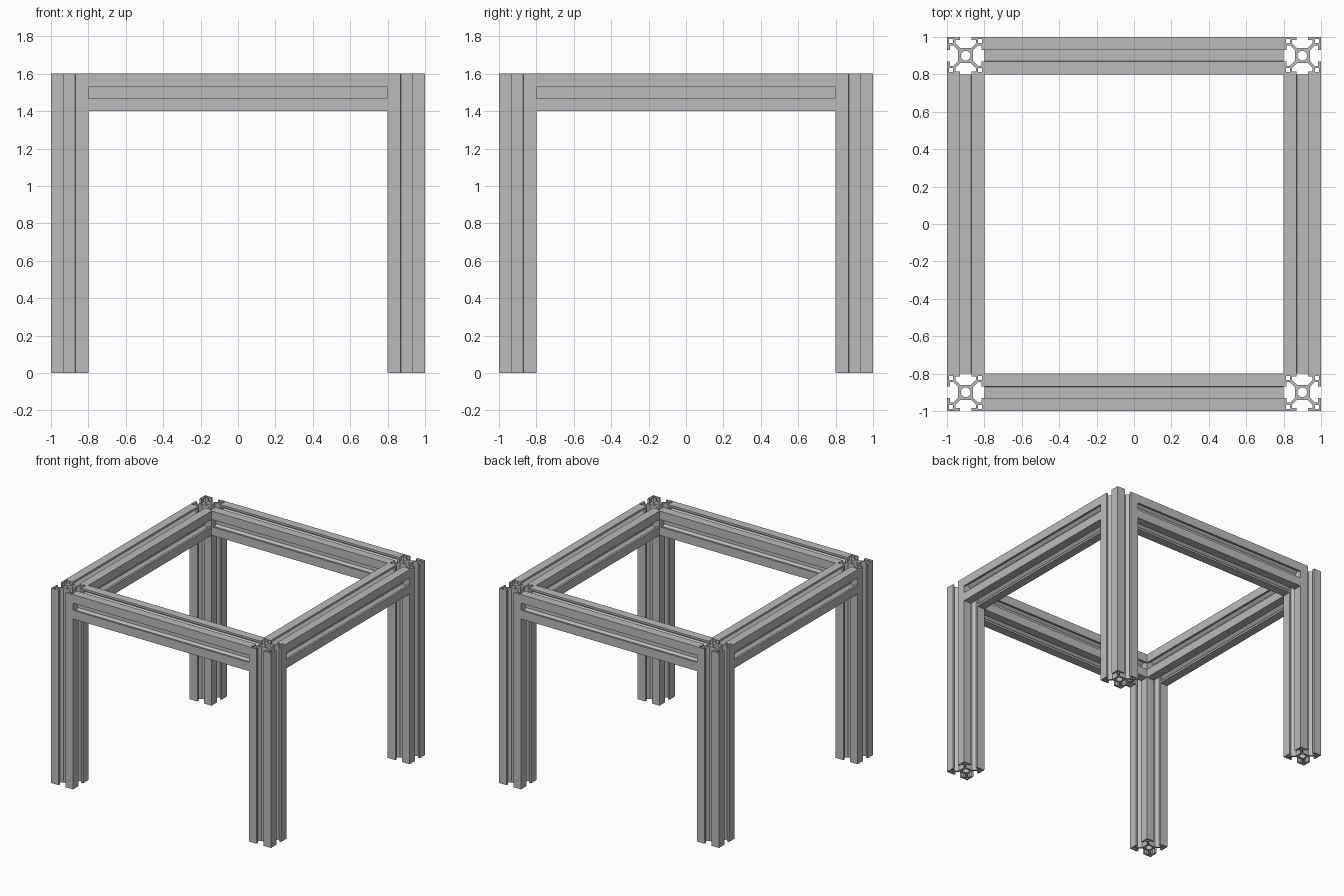
import bpy, bmesh, math
from mathutils import Matrix, Vector

if "Cube" in bpy.data.objects:
    bpy.data.objects.remove(bpy.data.objects["Cube"], do_unlink=True)

SIZE = 0.2          # width of the square slotted bar
HEIGHT = 1.6        # leg length
SPAN = 1.6          # clear distance between legs

aluminium = bpy.data.materials.new("aluminium_grey")
colour = (0.5, 0.5, 0.5, 1)
aluminium.diffuse_color = colour
aluminium.use_nodes = True
aluminium.node_tree.nodes["Principled BSDF"].inputs["Base Color"].default_value = colour


def turned(points, quarter):
    rot = Matrix.Rotation(quarter * math.pi / 2, 2)
    return [rot @ Vector(p) for p in points]


def section_loops():
    """Outline of the slotted bar, four corner tubes and the centre bore."""
    half_slot = [(0.1, -0.03), (0.084, -0.03), (0.084, -0.055),
                 (0.066, -0.055), (0.04, -0.029)]
    side = [(0.1, -0.1)] + half_slot + [(x, -y) for x, y in reversed(half_slot)]
    a, b = 0.067, 0.088
    tube = [(a, a), (b, a), (b, b), (a, b)]
    outline = [p for q in range(4) for p in turned(side, q)]
    tubes = [turned(tube, q) for q in range(4)]
    bore = [Vector((math.cos(t), math.sin(t))) * 0.026
            for t in (math.tau * i / 20 for i in range(20))]
    return [outline, bore] + tubes


def bar_mesh(name, length):
    """Fill the section and extrude it along z, centred on the origin."""
    bm = bmesh.new()
    for loop in section_loops():
        verts = [bm.verts.new((p.x, p.y, -length / 2)) for p in loop]
        for i, v in enumerate(verts):
            bm.edges.new((verts[i - 1], v))
    bmesh.ops.triangle_fill(bm, use_beauty=True, edges=bm.edges[:], normal=(0, 0, 1))
    result = bmesh.ops.extrude_face_region(bm, geom=bm.faces[:], use_keep_orig=True)
    top = [g for g in result["geom"] if isinstance(g, bmesh.types.BMVert)]
    bmesh.ops.translate(bm, verts=top, vec=(0, 0, length))
    bmesh.ops.recalc_face_normals(bm, faces=bm.faces[:])
    mesh = bpy.data.meshes.new(name)
    bm.to_mesh(mesh)
    bm.free()
    mesh.materials.append(aluminium)
    return mesh


def place(name, mesh, location, rotation=(0, 0, 0)):
    obj = bpy.data.objects.new(name, mesh)
    obj.location = location
    obj.rotation_euler = rotation
    bpy.context.collection.objects.link(obj)


leg = bar_mesh("leg_bar", HEIGHT)
rail = bar_mesh("rail_bar", SPAN)
offset = (SPAN + SIZE) / 2
rail_z = HEIGHT - SIZE / 2
quarter = math.pi / 2

# Four legs at the corners
for sx, x_name in ((1, "left"), (-1, "right")):
    for sy, y_name in ((-1, "front"), (1, "back")):
        place(f"{y_name}_{x_name}_leg", leg, (sx * offset, sy * offset, HEIGHT / 2))

# Four top rails between the legs
for s, x_name, y_name in ((1, "left", "back"), (-1, "right", "front")):
    place(f"{y_name}_rail", rail, (0, s * offset, rail_z), (0, quarter, 0))
    place(f"{x_name}_rail", rail, (s * offset, 0, rail_z), (quarter, 0, 0))
